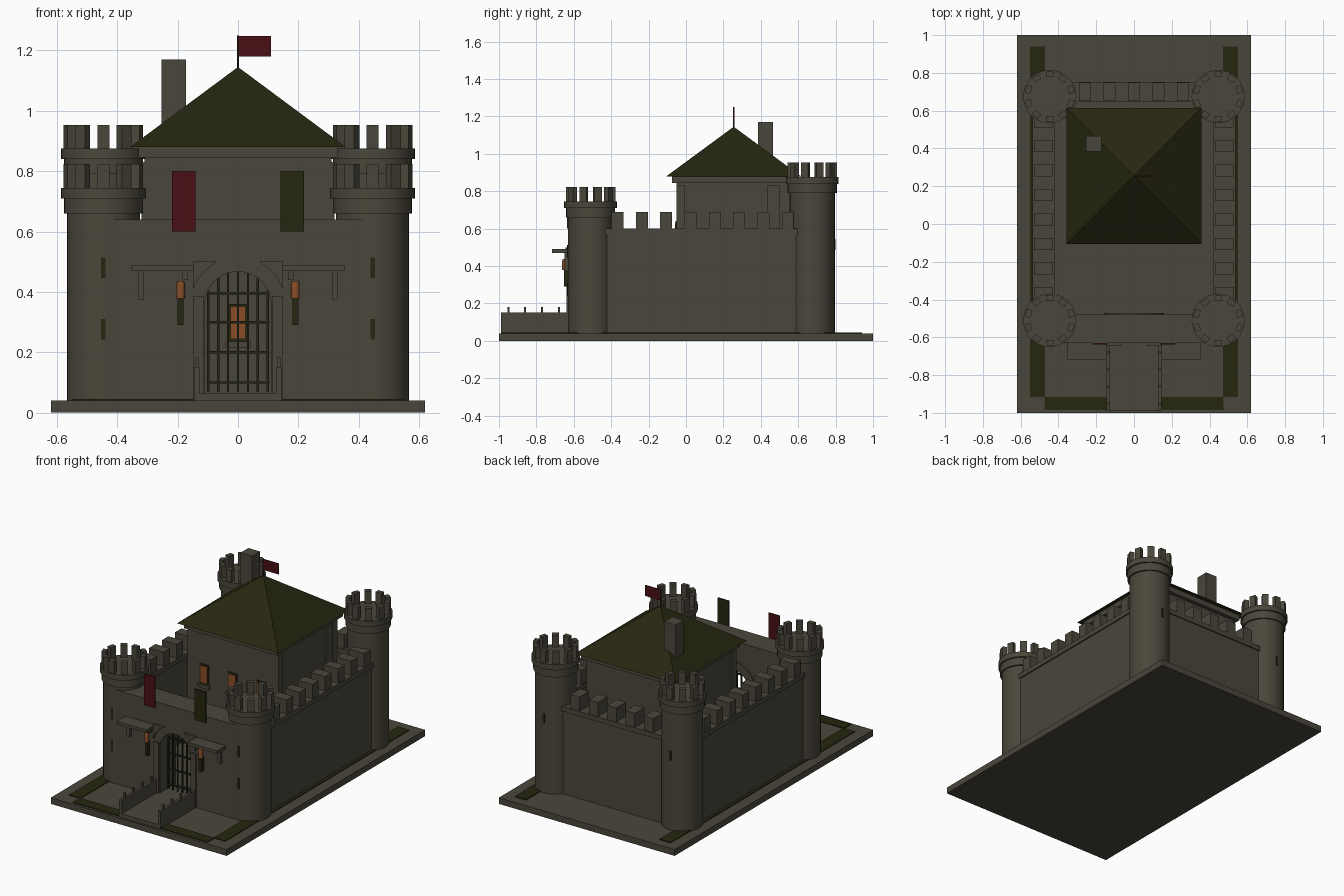
import bpy, bmesh, math
from mathutils import Matrix, Vector

if "Cube" in bpy.data.objects:
    bpy.data.objects.remove(bpy.data.objects["Cube"])


def mat(name, r, g, b):
    m = bpy.data.materials.new(name)
    m.diffuse_color = (r, g, b, 1)
    m.use_nodes = True
    m.node_tree.nodes["Principled BSDF"].inputs["Base Color"].default_value = m.diffuse_color
    return m


STONE = mat("stone", .068, .062, .043)
OLIVE = mat("dark_olive", .019, .019, .005)
RED = mat("banner_red", .065, .005, .007)
GLOW = mat("window_orange", .25, .075, .02)
IRON = mat("dark_iron", .016, .016, .008)


def finish(name, bm, material, smooth=False):
    bmesh.ops.recalc_face_normals(bm, faces=bm.faces)
    me = bpy.data.meshes.new(name)
    bm.to_mesh(me)
    bm.free()
    me.materials.append(material)
    ob = bpy.data.objects.new(name, me)
    bpy.context.collection.objects.link(ob)
    if smooth:
        bpy.ops.object.select_all(action='DESELECT')
        ob.select_set(True)
        bpy.context.view_layer.objects.active = ob
        bpy.ops.object.shade_smooth_by_angle(angle=math.radians(35))
    return ob


def add_box(bm, x0, x1, y0, y1, z0, z1, turn=None):
    c = Vector(((x0 + x1) / 2, (y0 + y1) / 2, (z0 + z1) / 2))
    m = Matrix.Translation(c) @ Matrix.Diagonal((x1 - x0, y1 - y0, z1 - z0, 1))
    if turn is not None:
        m = turn @ m
    bmesh.ops.create_cube(bm, size=1, matrix=m)


def boxes(name, material, *specs):
    bm = bmesh.new()
    for s in specs:
        add_box(bm, *s)
    return finish(name, bm, material)


def both(*specs):
    """Each box plus its mirror image across x = 0."""
    return [s for a in specs for s in (a, (-a[1], -a[0]) + tuple(a[2:]))]


def lathe(name, material, profile, x, y, n=32):
    bm = bmesh.new()
    rings = [[bm.verts.new((x + r * math.cos(2 * math.pi * i / n),
                            y + r * math.sin(2 * math.pi * i / n), z))
              for i in range(n)] for r, z in profile]
    for a, b in zip(rings, rings[1:]):
        for i in range(n):
            bm.faces.new((a[i], a[(i + 1) % n], b[(i + 1) % n], b[i]))
    bm.faces.new(rings[0])
    bm.faces.new(rings[-1])
    return finish(name, bm, material, True)


def extrude_xz(name, material, outlines, y0, y1):
    """Flat outlines in the xz plane, given depth along y."""
    bm = bmesh.new()
    for pts in outlines:
        f = bm.faces.new([bm.verts.new((x, y0, z)) for x, z in pts])
        res = bmesh.ops.extrude_face_region(bm, geom=[f])
        vs = [v for v in res["geom"] if isinstance(v, bmesh.types.BMVert)]
        bmesh.ops.translate(bm, vec=(0, y1 - y0, 0), verts=vs)
    return finish(name, bm, material)


def arc(r, a0, a1, n, zc=.357):
    return [(r * math.cos(math.radians(a0 + (a1 - a0) * i / n)),
             zc + r * math.sin(math.radians(a0 + (a1 - a0) * i / n))) for i in range(n + 1)]


# Base slab and planting strips
boxes("base", STONE, (-.62, .62, -1, 1, 0, .04))
boxes("grass_strips", OLIVE, *both((.47, .55, -.915, .94, .04, .045),
                                   (.13, .475, -.985, -.915, .04, .045)))

# Corner towers with collars, battlements and arrow slits
TX, R = .446, .121
for label, ty, zb in (("front", -.51, .66), ("rear", .675, .79)):
    for side, sx in (("left", -1), ("right", 1)):
        x = sx * TX
        lathe(f"{label}_{side}_tower", STONE,
              [(R, .04), (R, zb), (.131, zb), (.131, zb + .05), (.141, zb + .05),
               (.141, zb + .085)], x, ty)
        bm = bmesh.new()
        for k in range(10):
            turn = (Matrix.Translation((x, ty, 0)) @
                    Matrix.Rotation(math.radians(36 * k - 90), 4, 'Z'))
            add_box(bm, .103, .132, -.02, .02, zb + .085, zb + .163, turn)
        finish(f"{label}_{side}_battlements", bm, STONE)
        if label == "front":
            slits = [(x - .007, x + .007, ty - R - .004, ty - R + .01, z, z + .068)
                     for z in (.242, .446)]
        else:
            slits = [(x - .007, x + .007, ty + R - .01, ty + R + .004, .485, .545)]
        boxes(f"{label}_{side}_arrow_slits", OLIVE, *slits)

# Side and back curtain walls with caps and merlons
boxes("side_walls", STONE, *both((.435, .53, -.5, .67, .04, .57)))
boxes("side_wall_caps", STONE, *both((.42, .538, -.5, .67, .57, .6)))
boxes("side_merlons", STONE, *both(*[(.428, .53, -.398 + .13 * i, -.334 + .13 * i, .6, .69)
                                     for i in range(8)]))
boxes("back_wall", STONE, (-.44, .44, .655, .745, .04, .57))
boxes("back_wall_cap", STONE, (-.44, .44, .645, .752, .57, .6))
boxes("back_merlons", STONE, *[(.13 * i - .032, .13 * i + .032, .652, .748, .6, .69)
                               for i in range(-2, 3)])

# Front gate wall with a real arched opening
RO = .11
extrude_xz("gate_wall", STONE,
           [[(-.42, .04), (-RO, .04)] + arc(RO, 180, 0, 20) +
            [(RO, .04), (.42, .04), (.42, .64), (-.42, .64)]], -.63, -.48)

# Arch surround: jambs and corner plates on the front, ring on the inside
extrude_xz("arch_jambs", STONE,
           [[(s * .113, .04), (s * .149, .04), (s * .149, .385), (s * .113, .385)]
            for s in (-1, 1)], -.64, -.628)
corner = [(.149, .5)] + arc(.157, 63, 18.5, 8)
corner[1] = (.071, .5)
extrude_xz("arch_corner_plates", STONE,
           [corner, [(-x, z) for x, z in corner]], -.645, -.628)
extrude_xz("inner_arch_ring", STONE,
           [[(-.16, .04)] + arc(.16, 180, 0, 20) + [(.16, .04), (RO, .04)] +
            arc(RO, 0, 180, 20) + [(-RO, .04)]], -.482, -.47)

# Portcullis
bars = []
for i in range(-3, 4):
    x = i * .033
    top = .357 + math.sqrt(RO ** 2 - x * x)
    bars.append((x - .004, x + .004, -.564, -.556, .07, top))
for z in (.1, .2, .3, .395):
    bars.append((-.105, .105, -.567, -.553, z - .004, z + .004))
boxes("portcullis", IRON, *bars)

# Ledges beside the gate with brackets
boxes("gate_ledges", STONE, *both((.145, .353, -.717, -.62, .47, .49)))
boxes("ledge_brackets", STONE, *both((.312, .33, -.65, -.62, .375, .47),
                                     (.165, .183, -.65, -.62, .44, .47)))

# Torches
boxes("torch_handles", OLIVE, *both((.18, .2, -.653, -.628, .29, .38)))
for s in (-1, 1):
    lathe("torch_flame", GLOW, [(.014, .378), (.014, .425), (.011, .437)], s * .19, -.648, 12)

# Banners above the gate wall
boxes("red_banner", RED, (-.218, -.14, -.637, -.63, .6, .8))
boxes("olive_banner", OLIVE, (.14, .218, -.637, -.63, .6, .8))

# Entrance ramp with parapets and spikes
boxes("ramp", STONE, (-.13, .13, -.99, -.47, .04, .065))
boxes("ramp_parapets", STONE, *both((.127, .145, -.99, -.63, .04, .152)))
boxes("parapet_spikes", STONE, *both(*[(.13, .142, y - .005, y + .005, .15, .182)
                                       for y in (-.95, -.86, -.77, -.68)]))

# Keep
KY = .255
boxes("keep_body", STONE, (-.31, .31, KY - .305, KY + .305, .04, .85))
boxes("keep_cornice", STONE, (-.33, .33, KY - .33, KY + .33, .845, .88))
boxes("keep_pilasters", STONE, *both((.30, .32, -.05, -.005, .04, .83),
                                     (.30, .32, .435, .5, .04, .83)))
bm = bmesh.new()
lo = [bm.verts.new((sx * .357, KY + sy * .36, .88))
      for sx, sy in ((-1, -1), (1, -1), (1, 1), (-1, 1))]
tip = bm.verts.new((0, KY, 1.145))
bm.faces.new(lo)
for i in range(4):
    bm.faces.new((lo[i], lo[(i + 1) % 4], tip))
finish("keep_roof", bm, OLIVE)

# Keep windows: frame, glowing pane, sill
frames, panes, sills = [], [], []
for x, z in ((-.2, .515), (0, .515), (.2, .515), (-.2, .235), (0, .235), (.2, .235)):
    frames.append((x - .032, x + .032, -.056, -.045, z, z + .125))
    panes.append((x - .024, x + .024, -.06, -.05, z + .01, z + .115))
    sills.append((x - .042, x + .042, -.07, -.045, z - .02, z))
boxes("window_frames", OLIVE, *frames)
boxes("window_panes", GLOW, *panes)
boxes("window_sills", STONE, *sills)

# Chimney, flagpole and flag
boxes("chimney", STONE, (-.253, -.172, .385, .466, .88, 1.17))
lathe("flagpole", IRON, [(.004, 1.12), (.004, 1.25)], 0, KY, 8)
boxes("flag", RED, (0, .11, KY - .003, KY + .003, 1.18, 1.248))
